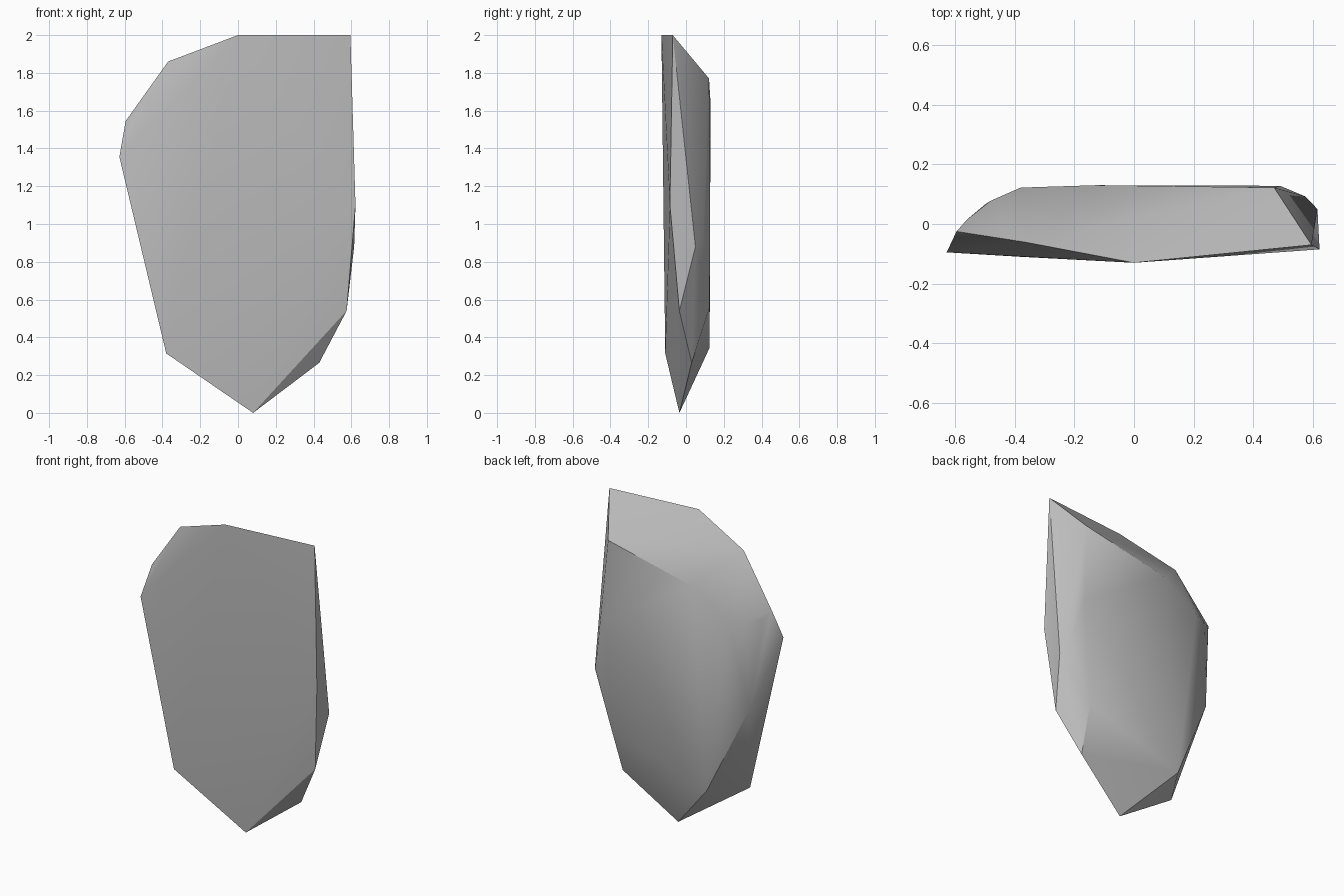
import bpy
import bmesh
import math

cube = bpy.data.objects.get("Cube")
if cube:
    bpy.data.objects.remove(cube, do_unlink=True)

stone = bpy.data.materials.new("stone grey")
stone.use_nodes = True
colour = (0.5, 0.5, 0.5, 1)
stone.diffuse_color = colour
stone.node_tree.nodes["Principled BSDF"].inputs["Base Color"].default_value = colour

# Outline of the slightly bulged front face
front_rim = [
    (0.08, -0.035, 0), (0.43, 0.03, 0.265), (0.575, -0.035, 0.54),
    (0.622, -0.085, 1.1), (0.595, -0.07, 2), (0, -0.13, 2),
    (-0.37, -0.06, 1.86), (-0.595, -0.025, 1.545),
    (-0.628, -0.095, 1.355), (-0.38, -0.11, 0.315),
]
# Corners of the flat back face
back_rim = [
    (-0.235, 0.125, 0.345), (0.444, 0.125, 0.56), (0.49, 0.128, 1.25),
    (0.47, 0.122, 1.77), (-0.127, 0.13, 1.64), (-0.38, 0.122, 1.48),
]
# Worn corners along the two long sides
side_corners = [
    (0.615, 0.05, 0.88), (0.575, 0.092, 0.95),
    (-0.48, 0.078, 1.47), (-0.56, 0.015, 1.5), (-0.5, 0.065, 0.92),
]

# Wrap the corners into one chipped slab
bm = bmesh.new()
for corner in front_rim + back_rim + side_corners:
    bm.verts.new(corner)
bmesh.ops.convex_hull(bm, input=bm.verts)
loose = [v for v in bm.verts if not v.link_faces]
bmesh.ops.delete(bm, geom=loose, context='VERTS')
bmesh.ops.recalc_face_normals(bm, faces=bm.faces)

mesh = bpy.data.meshes.new("stone_slab")
bm.to_mesh(mesh)
bm.free()
mesh.materials.append(stone)
slab = bpy.data.objects.new("stone_slab", mesh)
bpy.context.collection.objects.link(slab)

# Soft worn faces with crisp chipped edges
bpy.context.view_layer.objects.active = slab
slab.select_set(True)
bpy.ops.object.shade_smooth_by_angle(angle=math.radians(30))
